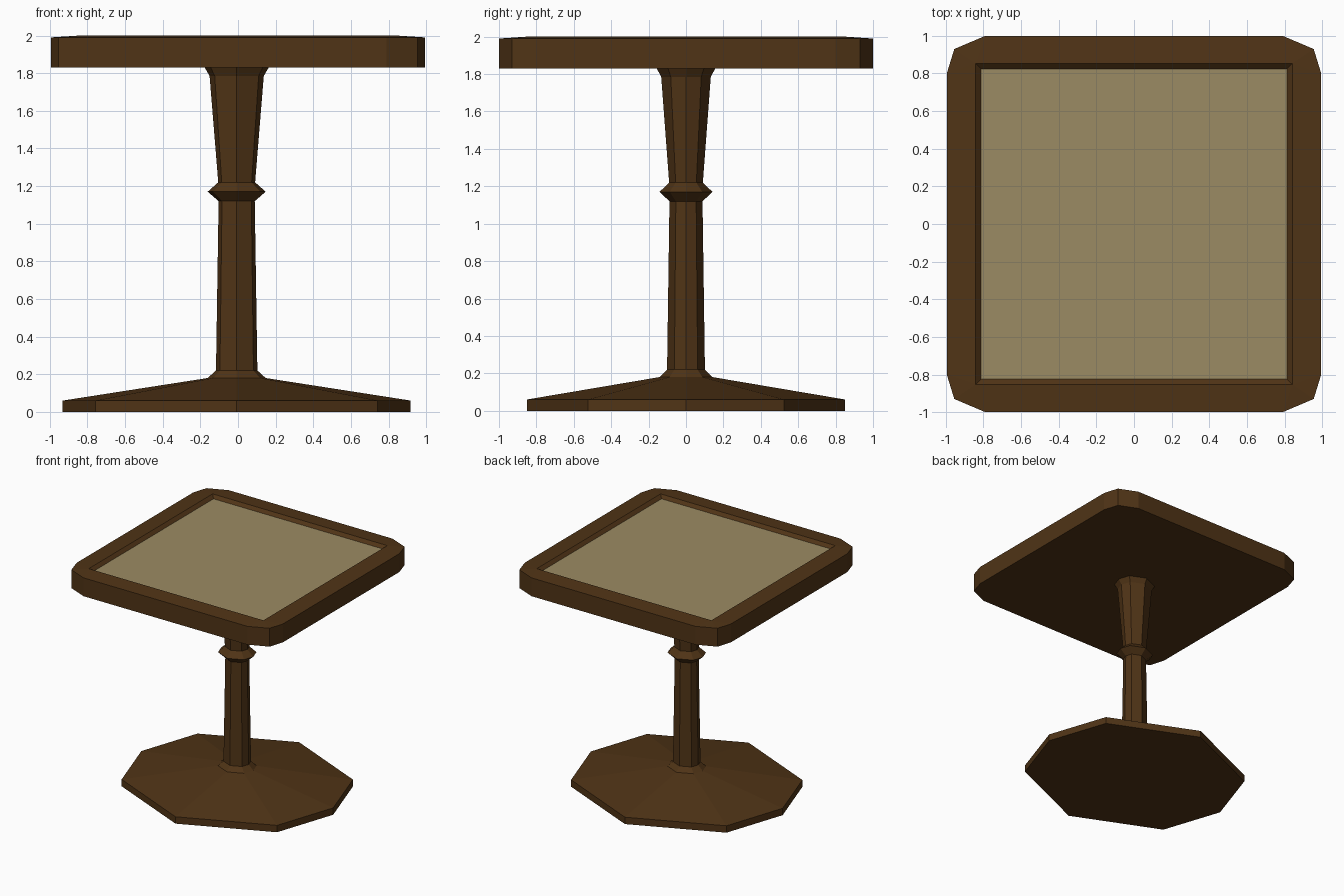
import bpy
import bmesh

if "Cube" in bpy.data.objects:
    bpy.data.objects.remove(bpy.data.objects["Cube"])


def material(name, rgb):
    mat = bpy.data.materials.new(name)
    mat.diffuse_color = (*rgb, 1)
    mat.use_nodes = True
    mat.node_tree.nodes["Principled BSDF"].inputs["Base Color"].default_value = mat.diffuse_color
    return mat


def make_object(name, bm, mat):
    bmesh.ops.recalc_face_normals(bm, faces=bm.faces)
    mesh = bpy.data.meshes.new(name)
    bm.to_mesh(mesh)
    bm.free()
    mesh.materials.append(mat)
    obj = bpy.data.objects.new(name, mesh)
    bpy.context.collection.objects.link(obj)
    return obj


def add_ring(bm, outline, z, scale=1.0, cx=0.0):
    return [bm.verts.new((cx + x * scale, y * scale, z)) for x, y in outline]


def bridge(bm, a, b):
    n = len(a)
    for i in range(n):
        j = (i + 1) % n
        bm.faces.new((a[i], a[j], b[j], b[i]))


def loft(name, outline, profile, mat, cx=0.0):
    """Stack scaled copies of an outline along z and cap both ends."""
    bm = bmesh.new()
    rings = [add_ring(bm, outline, z, s, cx) for s, z in profile]
    for a, b in zip(rings, rings[1:]):
        bridge(bm, a, b)
    bm.faces.new(rings[0])
    bm.faces.new(rings[-1])
    return make_object(name, bm, mat)


wood = material("dark_wood", (0.08, 0.034, 0.008))
inlay = material("tan_inlay", (0.33, 0.26, 0.125))

# Stretched octagon shared by foot and column (unit half-width in x)
octagon = [(1, 0), (0.81, 0.565), (0, 0.92), (-0.81, 0.565),
           (-1, 0), (-0.81, -0.565), (0, -0.92), (0.81, -0.565)]

# Foot: low pyramid with a short vertical rim
loft("foot", octagon, [(0.925, 0), (0.925, 0.06), (0.154, 0.18)], wood, -0.007)

# Column with flared ends and a pointed collar
loft("column", octagon,
     [(0.154, 0.18), (0.11, 0.22), (0.096, 1.12), (0.154, 1.17),
      (0.098, 1.22), (0.144, 1.785), (0.17, 1.83)], wood, -0.007)

# Tabletop frame: clipped square with a raised lip around a recess
outer = []
for sx, sy in ((1, 1), (-1, 1), (-1, -1), (1, -1)):
    corner = [(sx * 0.995, sy * 0.80), (sx * 0.955, sy * 0.93), (sx * 0.79, sy * 1.0)]
    outer += corner if sx * sy > 0 else corner[::-1]


def rectangle(hx, hy):
    return [(hx, hy), (-hx, hy), (-hx, -hy), (hx, -hy)]


bm = bmesh.new()
bottom = add_ring(bm, outer, 1.83)
top = add_ring(bm, outer, 1.99)
lip = add_ring(bm, rectangle(0.842, 0.853), 2.0)
recess = add_ring(bm, rectangle(0.814, 0.825), 1.975)
bm.faces.new(bottom)
bridge(bm, bottom, top)
for c in range(4):
    a, b, d = top[3 * c:3 * c + 3]
    bm.faces.new((a, b, lip[c]))
    bm.faces.new((b, d, lip[c]))
    bm.faces.new((d, top[(3 * c + 3) % 12], lip[(c + 1) % 4], lip[c]))
bridge(bm, lip, recess)
make_object("tabletop_frame", bm, wood)

# Inlaid panel closing the recess
bm = bmesh.new()
bm.faces.new(add_ring(bm, rectangle(0.814, 0.825), 1.975))
make_object("tabletop_panel", bm, inlay)
